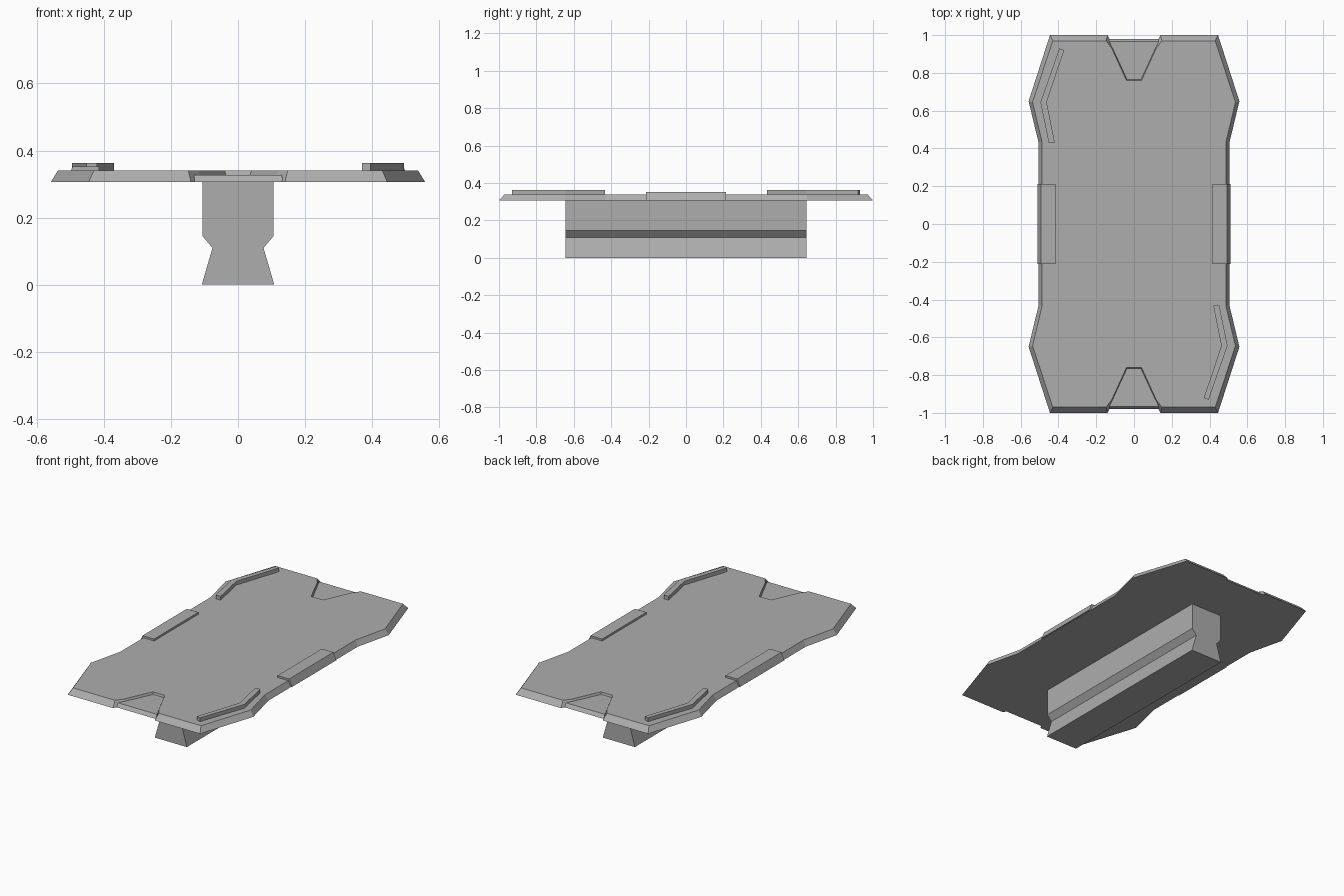
import bpy
import bmesh

cube = bpy.data.objects.get("Cube")
if cube:
    bpy.data.objects.remove(cube, do_unlink=True)

GREY = (0.42, 0.42, 0.42, 1)
grey = bpy.data.materials.new("plain grey")
grey.use_nodes = True
grey.diffuse_color = GREY
grey.node_tree.nodes["Principled BSDF"].inputs["Base Color"].default_value = GREY


def loft(name, lower, upper):
    """Closed solid between two matching rings of 3D points."""
    bm = bmesh.new()
    low = [bm.verts.new(p) for p in lower]
    top = [bm.verts.new(p) for p in upper]
    bm.faces.new(low[::-1])
    bm.faces.new(top)
    n = len(low)
    for i in range(n):
        j = (i + 1) % n
        bm.faces.new((low[i], low[j], top[j], top[i]))
    bmesh.ops.recalc_face_normals(bm, faces=bm.faces)
    mesh = bpy.data.meshes.new(name)
    bm.to_mesh(mesh)
    bm.free()
    mesh.materials.append(grey)
    obj = bpy.data.objects.new(name, mesh)
    bpy.context.collection.objects.link(obj)
    return obj


def at_z(points, z):
    return [(x, y, z) for x, y in points]


def at_y(points, y):
    return [(x, y, z) for x, z in points]


def mirror_x(points):
    """Continue a half outline with its mirror image."""
    return points + [(-x, y) for x, y in reversed(points)]


def four_way(quarter):
    """Complete a quarter outline across both axes."""
    half = [(x, -y) for x, y in reversed(quarter)] + quarter
    return mirror_x(half)


BOTTOM, TOP = 0.306, 0.34

# Table top with sloping rim and a notch at each end
rim_low = [(0.505, 0.43), (0.558, 0.65), (0.445, 1.0),
           (0.14, 1.0), (0.105, 0.93), (0.03, 0.77)]
rim_top = [(0.487, 0.435), (0.537, 0.645), (0.43, 0.97),
           (0.148, 0.97), (0.118, 0.93), (0.04, 0.76)]
loft("table_top", at_z(four_way(rim_low), BOTTOM), at_z(four_way(rim_top), TOP))

# Recessed floors in the end notches
floor_low = mirror_x([(0.135, 0.98), (0.11, 0.93), (0.035, 0.765)])
floor_top = mirror_x([(0.13, 0.965), (0.115, 0.93), (0.04, 0.762)])
for side, s in (("back", 1), ("front", -1)):
    loft(side + "_notch_floor",
         at_z([(x, y * s) for x, y in floor_low], BOTTOM),
         at_z([(x, y * s) for x, y in floor_top], 0.327))

# Raised side plates that wrap over the rim
plate = [(0.415, 0.32), (0.415, 0.352), (0.493, 0.352), (0.512, 0.308)]
for side, s in (("left", 1), ("right", -1)):
    profile = [(x * s, z) for x, z in plate]
    loft(side + "_side_plate", at_y(profile, -0.213), at_y(profile, 0.213))

# Bent raised strips on two opposite corners
strip = [(-0.395, 0.93), (-0.495, 0.645), (-0.452, 0.432),
         (-0.42, 0.432), (-0.462, 0.645), (-0.37, 0.92)]
for side, s in (("back_right", 1), ("front_left", -1)):
    outline = [(x * s, y * s) for x, y in strip]
    loft(side + "_strip", at_z(outline, 0.335), at_z(outline, 0.363))

# Pedestal with pinched waist
waist = mirror_x([(0.108, 0.0), (0.076, 0.11), (0.106, 0.145), (0.106, 0.31)])
loft("pedestal", at_y(waist, -0.645), at_y(waist, 0.645))
